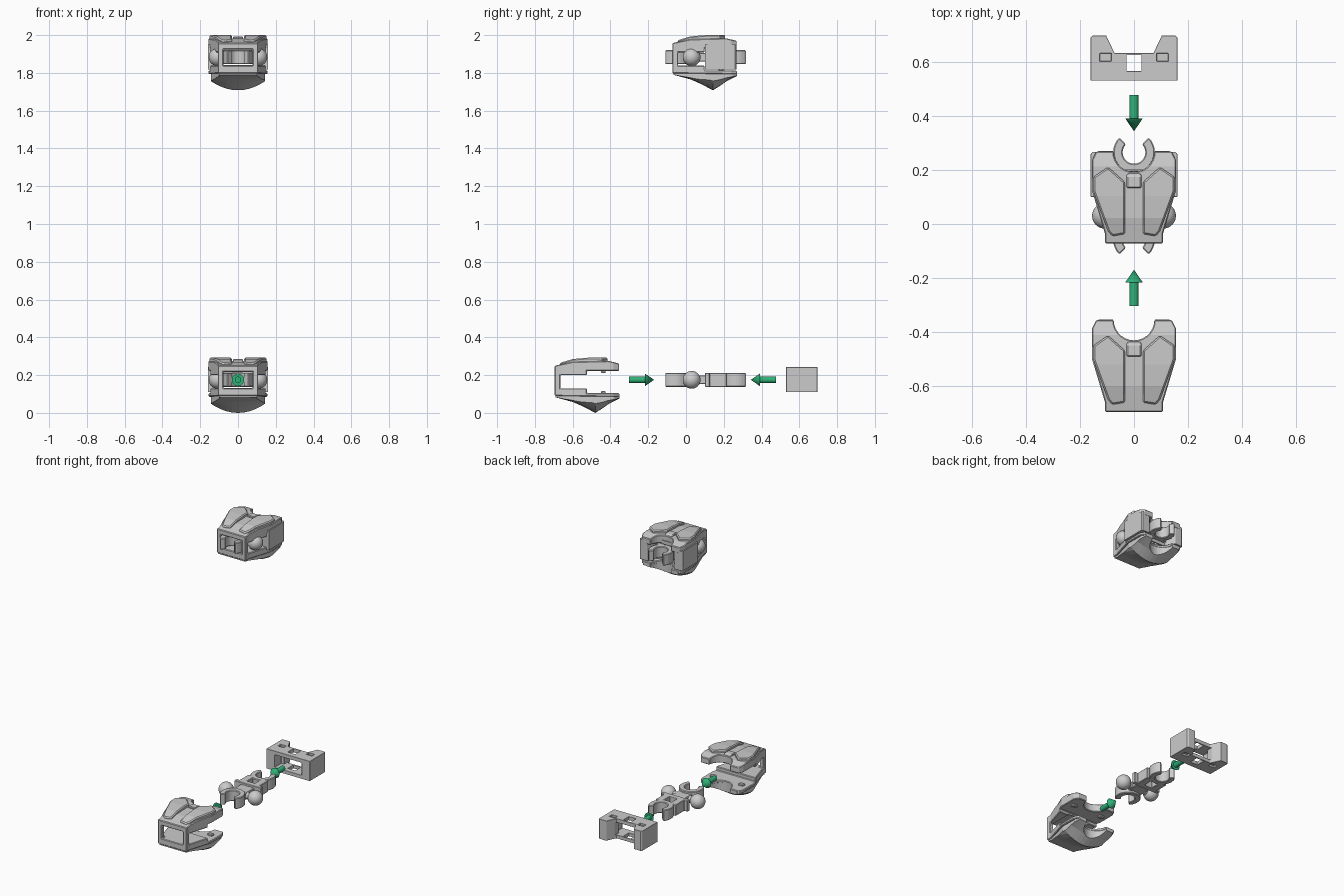
import bpy, bmesh, math
from mathutils import Vector, Matrix

if "Cube" in bpy.data.objects:
    bpy.data.objects.remove(bpy.data.objects["Cube"])

ZC = 0.175    # mid height of the exploded row
LIFT = 1.708  # height offset of the assembled copy


def link(bm, name):
    bmesh.ops.recalc_face_normals(bm, faces=bm.faces)
    me = bpy.data.meshes.new(name)
    bm.to_mesh(me)
    bm.free()
    ob = bpy.data.objects.new(name, me)
    bpy.context.collection.objects.link(ob)
    return ob


def prism(name, pts, lo, hi, axis='z'):
    """Extrude an outline: (x, y) along z, or (y, z) along x."""
    bm = bmesh.new()
    put = (lambda p, h: (p[0], p[1], h)) if axis == 'z' else (lambda p, h: (h, p[0], p[1]))
    a = [bm.verts.new(put(p, lo)) for p in pts]
    b = [bm.verts.new(put(p, hi)) for p in pts]
    bm.faces.new(a)
    bm.faces.new(b)
    for i in range(len(pts)):
        j = (i + 1) % len(pts)
        bm.faces.new((a[i], a[j], b[j], b[i]))
    return link(bm, name)


def box(name, x0, x1, y0, y1, z0, z1):
    return prism(name, [(x0, y0), (x1, y0), (x1, y1), (x0, y1)], z0, z1)


def bake(ob):
    dg = bpy.context.evaluated_depsgraph_get()
    me = bpy.data.meshes.new_from_object(ob.evaluated_get(dg))
    ob.modifiers.clear()
    ob.data = me


def boolean(ob, op, cutter):
    m = ob.modifiers.new("cut", 'BOOLEAN')
    m.operation, m.object, m.solver = op, cutter, 'EXACT'
    bake(ob)
    bpy.data.objects.remove(cutter)
    return ob


def bevel(ob, w=0.004):
    m = ob.modifiers.new("bevel", 'BEVEL')
    m.width, m.segments, m.limit_method = w, 1, 'ANGLE'
    m.angle_limit = math.radians(35)
    bake(ob)
    return ob


def mirror_x(pts):
    return [(-x, y) for x, y in pts]


def ring(cx, cy, r, a0, a1, n):
    return [(cx + r * math.cos(math.radians(a0 + (a1 - a0) * i / n)),
             cy + r * math.sin(math.radians(a0 + (a1 - a0) * i / n))) for i in range(n + 1)]


# ---- front shell: C-shaped side profile trimmed by a tapered plan with a round notch
half = [(0.107, -0.695), (0.107, -0.66), (0.155, -0.50), (0.155, -0.385), (0.14, -0.355)]
plan = half + ring(0, -0.355, 0.075, 0, -180, 14) + mirror_x(half)[::-1]
side = [(-0.695, 0.09), (-0.355, 0.085), (-0.355, 0.105), (-0.525, 0.105), (-0.525, 0.13),
        (-0.665, 0.13), (-0.665, 0.20), (-0.525, 0.20), (-0.525, 0.222), (-0.355, 0.222),
        (-0.355, 0.262), (-0.41, 0.275), (-0.60, 0.27), (-0.695, 0.25)]
shell = prism("front_shell", side, -0.2, 0.2, 'x')
boolean(shell, 'INTERSECT', prism("plan_cutter", plan, -0.1, 0.4))
boolean(shell, 'DIFFERENCE', box("window_cutter", -0.078, 0.078, -0.8, -0.50, 0.13, 0.217))
bevel(shell)

# ---- curved keel under the shell, with a bowed cross ridge
bm = bmesh.new()
rows = []
cols = [-0.155 + 0.31 * i / 10 for i in range(11)]
for y, z, bow in [(-0.69, 0.082, 0), (-0.60, 0.058, 0.012), (-0.545, 0.034, 0.026),
                  (-0.48, 0.0, 0.046), (-0.42, 0.038, 0.024), (-0.35, 0.075, 0.005)]:
    low = [bm.verts.new((x, y, z + bow * (x / 0.14) ** 2)) for x in cols]
    top = [bm.verts.new((x, y, 0.10)) for x in reversed(cols)]
    rows.append(low + top)
for a, b in zip(rows, rows[1:]):
    for i in range(len(a)):
        j = (i + 1) % len(a)
        bm.faces.new((a[i], a[j], b[j], b[i]))
bm.faces.new(rows[0])
bm.faces.new(rows[-1])
keel = link(bm, "shell_keel")
kplan = [(x * 0.93, y + 0.002) for x, y in half] + ring(0, -0.353, 0.078, 0, -180, 14)
kplan += [(-x * 0.93, y + 0.002) for x, y in half[::-1]]
boolean(keel, 'INTERSECT', prism("keel_cutter", kplan, -0.1, 0.4))

# ---- raised armour pads on top, locating pegs, spine tab
pad = [(0.033, -0.66), (0.08, -0.668), (0.096, -0.65), (0.151, -0.50), (0.151, -0.45),
       (0.096, -0.412), (0.033, -0.468)]
pad_side = [(-0.70, 0.23), (-0.40, 0.23), (-0.40, 0.285), (-0.42, 0.292), (-0.52, 0.292),
            (-0.60, 0.285), (-0.67, 0.264), (-0.70, 0.255)]
shell_parts = [shell, keel]
for s, tag in ((1, "right"), (-1, "left")):
    p = prism("shell_pad_" + tag, [(s * x, y) for x, y in pad], 0.24, 0.4)
    boolean(p, 'INTERSECT', prism("pad_cutter", pad_side, -0.2, 0.2, 'x'))
    shell_parts.append(bevel(p, 0.006))
    for z0, z1, lvl in ((0.095, 0.117, "lower"), (0.210, 0.23, "upper")):
        x = s * 0.105
        peg = box("shell_peg_%s_%s" % (lvl, tag), x - 0.018, x + 0.018, -0.451, -0.425, z0, z1)
        shell_parts.append(bevel(peg, 0.005))
tab = prism("shell_spine_tab", [(-0.49, 0.25), (-0.432, 0.25), (-0.432, 0.268), (-0.445, 0.284),
                                (-0.49, 0.284)], -0.027, 0.027, 'x')
shell_parts.append(bevel(tab))

# ---- inner joint: two C-clips, a holed block, a neck and ball arms
joint_parts = []
for name, cy, turn in (("front_clip", -0.058, -90), ("rear_clip", 0.265, 90)):
    c = ring(0, cy, 0.077, turn + 45, turn + 315, 24) + ring(0, cy, 0.042, turn + 315, turn + 45, 24)
    joint_parts.append(bevel(prism(name, c, 0.138, 0.212)))
block = box("joint_block", -0.075, 0.075, 0.10, 0.215, 0.138, 0.212)
boolean(block, 'UNION', box("flange", -0.098, 0.098, 0.10, 0.125, 0.138, 0.212))
boolean(block, 'DIFFERENCE', box("hole", -0.027, 0.027, 0.135, 0.193, 0.0, 0.4))
boolean(block, 'DIFFERENCE', prism("clip_gap", ring(0, 0.265, 0.06, 0, 345, 23), 0.0, 0.4))
joint_parts.append(bevel(block))
neck = box("joint_neck", -0.05, 0.05, 0.005, 0.105, 0.152, 0.198)
joint_parts.append(bevel(neck))
bm = bmesh.new()
bmesh.ops.create_cone(bm, cap_ends=True, segments=20, radius1=0.022, radius2=0.022, depth=0.2,
                      matrix=Matrix.Translation((0, 0.03, ZC)) @ Matrix.Rotation(math.pi / 2, 4, 'Y'))
joint_parts.append(link(bm, "ball_arm"))
for s, tag in ((1, "right"), (-1, "left")):
    bm = bmesh.new()
    bmesh.ops.create_uvsphere(bm, u_segments=32, v_segments=16, radius=0.047,
                              matrix=Matrix.Translation((s * 0.108, 0.03, ZC)))
    ball = link(bm, "ball_" + tag)
    ball.data.polygons.foreach_set("use_smooth", [True] * len(ball.data.polygons))
    joint_parts.append(ball)

# ---- rear sleeve: hollow block with a flared notch and slots
sleeve_half = [(0.16, 0.53), (0.16, 0.69), (0.152, 0.697), (0.103, 0.697), (0.072, 0.632)]
sleeve = prism("rear_sleeve", sleeve_half + mirror_x(sleeve_half)[::-1], 0.11, 0.242)
boolean(sleeve, 'DIFFERENCE', box("tunnel", -0.10, 0.10, 0.4, 0.60, 0.133, 0.217))
boolean(sleeve, 'DIFFERENCE', box("tunnel_exit", -0.078, 0.078, 0.5, 0.8, 0.133, 0.217))
boolean(sleeve, 'DIFFERENCE', box("square_hole", -0.027, 0.027, 0.565, 0.625, 0.0, 0.4))
for s in (1, -1):
    for z0, z1 in ((0.228, 0.3), (0.05, 0.124)):
        x = s * 0.105
        boolean(sleeve, 'DIFFERENCE', box("slot", x - 0.021, x + 0.021, 0.602, 0.631, z0, z1))
bevel(sleeve, 0.003)

# ---- assembled copy above
for parts, dy in ((shell_parts, 0.623), (joint_parts, 0), ([sleeve], -0.43)):
    for ob in parts:
        c = ob.copy()
        c.name = "assembled_" + ob.name
        c.location = (0, dy, LIFT)
        bpy.context.collection.objects.link(c)

# ---- green assembly arrows
green = bpy.data.materials.new("arrow_green")
green.diffuse_color = (0.03, 0.45, 0.19, 1)
green.use_nodes = True
green.node_tree.nodes["Principled BSDF"].inputs["Base Color"].default_value = green.diffuse_color
for name, y, d in (("front_arrow", -0.303, 1), ("rear_arrow", 0.477, -1)):
    bm = bmesh.new()
    for r1, r2, a, b in ((0.017, 0.017, 0, 0.09), (0.033, 0.0, 0.086, 0.134)):
        bmesh.ops.create_cone(bm, cap_ends=True, segments=24, radius1=r1, radius2=r2, depth=b - a,
                              matrix=Matrix.Translation((0, y + d * (a + b) / 2, ZC))
                              @ Matrix.Rotation(-d * math.pi / 2, 4, 'X'))
    ob = link(bm, name)
    ob.data.materials.append(green)
    bpy.context.view_layer.objects.active = ob
    for o in bpy.context.selected_objects:
        o.select_set(False)
    ob.select_set(True)
    bpy.ops.object.shade_smooth_by_angle(angle=math.radians(30))
